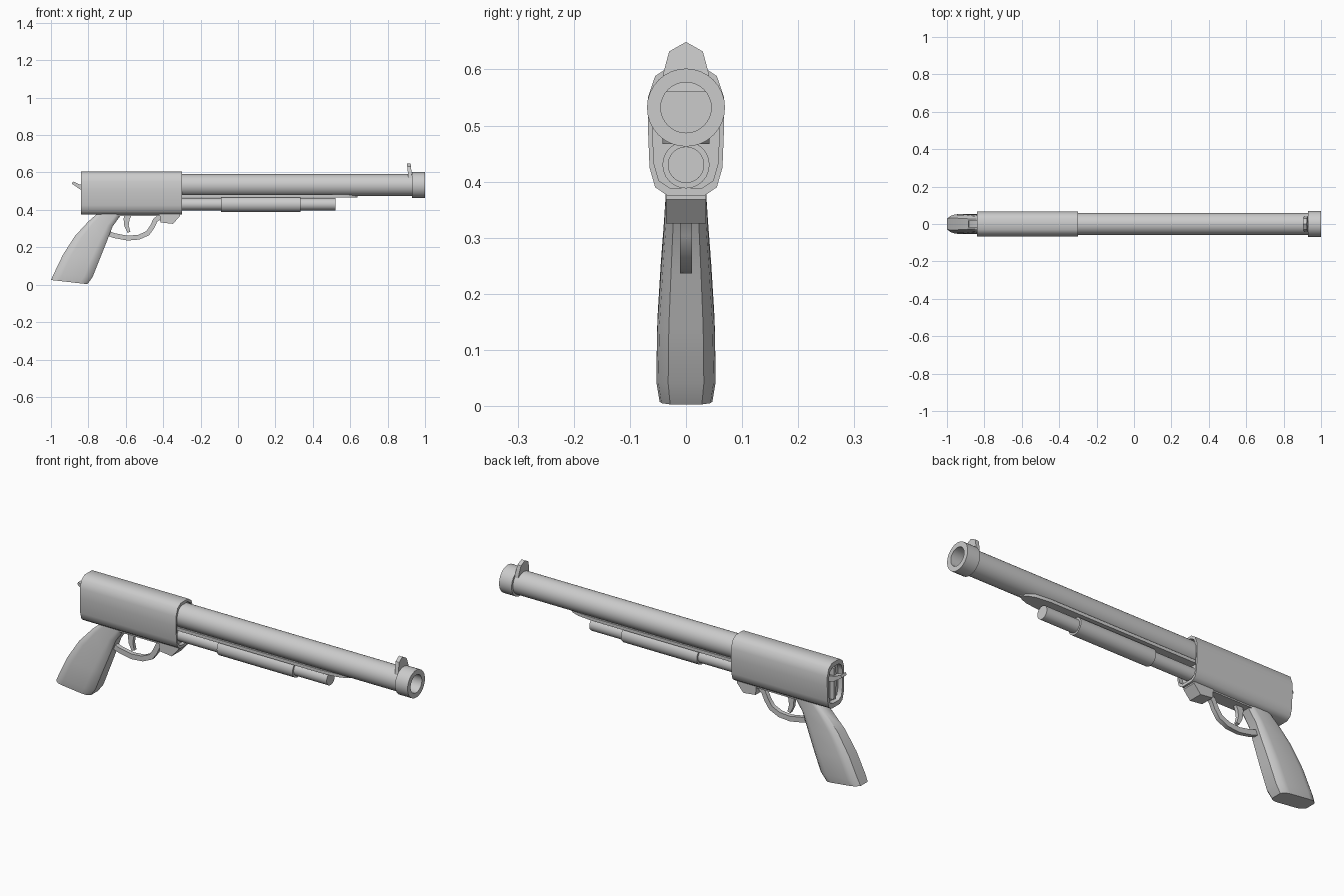
import bpy, bmesh
from math import sin, cos, pi, radians
from mathutils import Vector

if "Cube" in bpy.data.objects:
    bpy.data.objects.remove(bpy.data.objects["Cube"])


def loft(name, rings, smooth=40):
    """Skin a list of equal-length closed rings and cap both ends."""
    bm = bmesh.new()
    loops = [[bm.verts.new(p) for p in ring] for ring in rings]
    n = len(loops[0])
    for a, b in zip(loops, loops[1:]):
        for i in range(n):
            j = (i + 1) % n
            bm.faces.new((a[i], a[j], b[j], b[i]))
    bm.faces.new(loops[0][::-1])
    bm.faces.new(loops[-1])
    bmesh.ops.remove_doubles(bm, verts=bm.verts, dist=1e-6)
    bmesh.ops.recalc_face_normals(bm, faces=bm.faces)
    mesh = bpy.data.meshes.new(name)
    bm.to_mesh(mesh)
    bm.free()
    ob = bpy.data.objects.new(name, mesh)
    bpy.context.collection.objects.link(ob)
    bpy.ops.object.select_all(action='DESELECT')
    ob.select_set(True)
    bpy.context.view_layer.objects.active = ob
    bpy.ops.object.shade_smooth_by_angle(angle=radians(smooth))
    return ob


def lathe(name, profile, z, sides):
    """Turn (x, radius) pairs around a lengthwise axis at height z."""
    return loft(name, [[(x, r * cos(2 * pi * i / sides), z + r * sin(2 * pi * i / sides))
                        for i in range(sides)] for x, r in profile])


def prism(name, outline, half):
    """Extrude an x-z outline across y."""
    return loft(name, [[(x, y, z) for x, z in outline] for y in (-half, half)], 30)


def ribbon(name, path, thick, half):
    """Band of given thickness (one per point) following an x-z path."""
    pts = [Vector(p) for p in path]
    rings = []
    for i, p in enumerate(pts):
        d = (pts[min(i + 1, len(pts) - 1)] - pts[max(i - 1, 0)]).normalized()
        n = Vector((-d.y, d.x)) * thick[i] / 2
        a, b = p - n, p + n
        rings.append([(a.x, -half, a.y), (a.x, half, a.y), (b.x, half, b.y), (b.x, -half, b.y)])
    return loft(name, rings, 35)


# Receiver: mirrored cross-section with recessed ends
side = [(.033, .375), (.055, .39), (.065, .425), (.068, .5), (.068, .55), (.055, .588), (.03, .605)]
section = side + [(-y, z) for y, z in reversed(side)]
steps = [(-.815, .8), (-.84, .8), (-.84, 1), (-.30, 1), (-.30, .88), (-.32, .88)]
loft("receiver", [[(x, y * s, .49 + (z - .49) * s) for y, z in section] for x, s in steps])

# Barrel with muzzle collar and open bore
lathe("barrel", [(-.34, .059), (.95, .059)][:1] + [(.93, .059), (.93, .0695), (1, .0695),
      (1, .045), (.65, .045), (.65, .001)], .532, 32)

# Magazine tube and sliding fore-end
lathe("magazine_tube", [(-.34, .0325), (.52, .0325)], .43, 24)
lathe("fore_end", [(-.09, .034), (-.09, .042), (.335, .042), (.335, .034)], .43, 24)

# Rail below the barrel, with a tapering nose
rail = [(-.33, .042), (.5, .042), (.58, .034), (.62, .02), (.64, .005)]
loft("under_rail", [[(x, -w, z), (x, w, z), (x, w, z + .016), (x, -w, z + .016)]
                    for x, w in rail for z in (.467,)], 30)

# Front sight blade, leaning slightly back
sight = [(.045, .56), (.04, .595), (.03, .632), (0, .649), (-.03, .632), (-.04, .595), (-.045, .56)]
loft("front_sight", [[(x - (z - .56) * .1, y, z) for y, z in sight] for x in (.912, .932)], 20)

# Hammer: upright slab and thumb spur
prism("hammer", [(-.80, .41), (-.835, .41), (-.838, .52), (-.835, .57), (-.80, .57)], .009)
prism("hammer_spur", [(-.80, .50), (-.845, .51), (-.888, .54), (-.882, .552), (-.845, .535), (-.80, .53)], .02)

# Grip: tapering chamfered sections from butt to receiver
stations = [((-1.0, .025), (-.805, .003), .047), ((-.985, .058), (-.778, .04), .053),
            ((-.936, .16), (-.738, .14), .051), ((-.872, .26), (-.702, .23), .045),
            ((-.80, .338), (-.67, .312), .039), ((-.735, .395), (-.61, .395), .035)]
grip = []
for back, front, w in stations:
    b, f = Vector(back), Vector(front)
    ring = []
    for t, k in ((0, .6), (.1, .93), (.22, 1), (.78, 1), (.9, .93), (1, .6)):
        p = b.lerp(f, t)
        ring.append((p.x, w * k, p.y))
    grip.append(ring + [(x, -y, z) for x, y, z in reversed(ring)])
loft("grip", grip, 40)

# Trigger group: base plate, front block, guard and trigger
prism("trigger_plate", [(-.66, .368), (-.33, .368), (-.33, .39), (-.66, .39)], .033)
prism("front_block", [(-.42, .385), (-.415, .333), (-.347, .325), (-.31, .368), (-.31, .385)], .036)
guard = [(-.71, .28), (-.66, .262), (-.59, .249), (-.53, .254), (-.483, .275),
         (-.458, .31), (-.442, .345), (-.40, .375)]
ribbon("trigger_guard", guard, [.026] * len(guard), .011)
ribbon("trigger", [(-.585, .385), (-.596, .35), (-.596, .315), (-.583, .28)],
       [.04, .032, .024, .016], .009)
